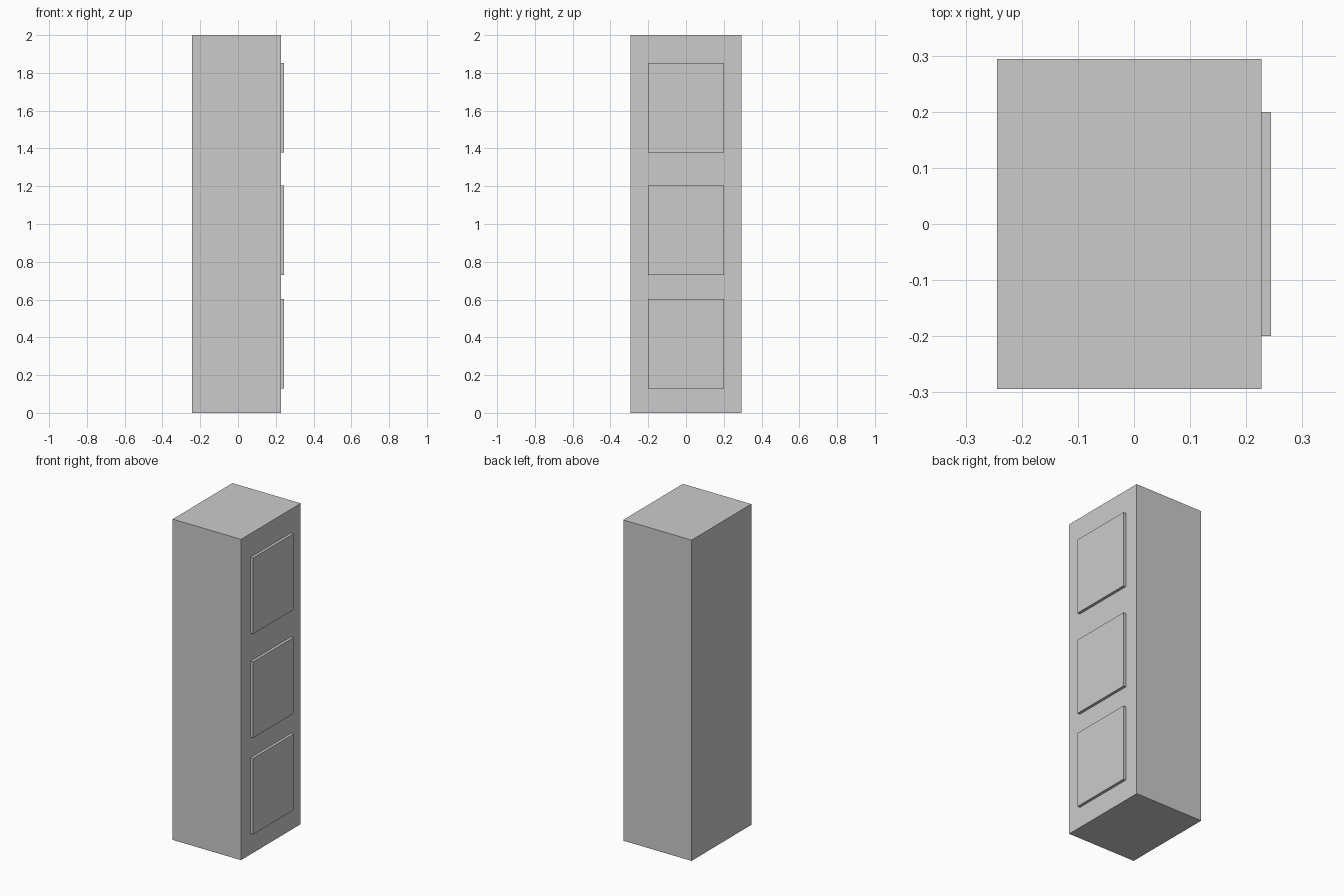
import bpy

if "Cube" in bpy.data.objects:
    bpy.data.objects.remove(bpy.data.objects["Cube"])


def box(name, lo, hi):
    """Flat-faced box spanning two opposite corners."""
    bpy.ops.mesh.primitive_cube_add(size=1, location=[(a + b) / 2 for a, b in zip(lo, hi)])
    ob = bpy.context.object
    ob.name = name
    ob.scale = [b - a for a, b in zip(lo, hi)]
    bpy.ops.object.transform_apply(location=False, rotation=False, scale=True)
    return ob


FRONT_X = 0.227      # face carrying the panels
PANEL_X = 0.2445     # outer face of the panels
PANEL_H = 0.474

# Tall cabinet body
box("cabinet_body", (-0.2445, -0.294, 0), (FRONT_X, 0.294, 2))

# Three raised door panels
for name, z in (("lower", 0.129), ("middle", 0.731), ("upper", 1.379)):
    box(name + "_panel", (FRONT_X, -0.2, z), (PANEL_X, 0.2, z + PANEL_H))
